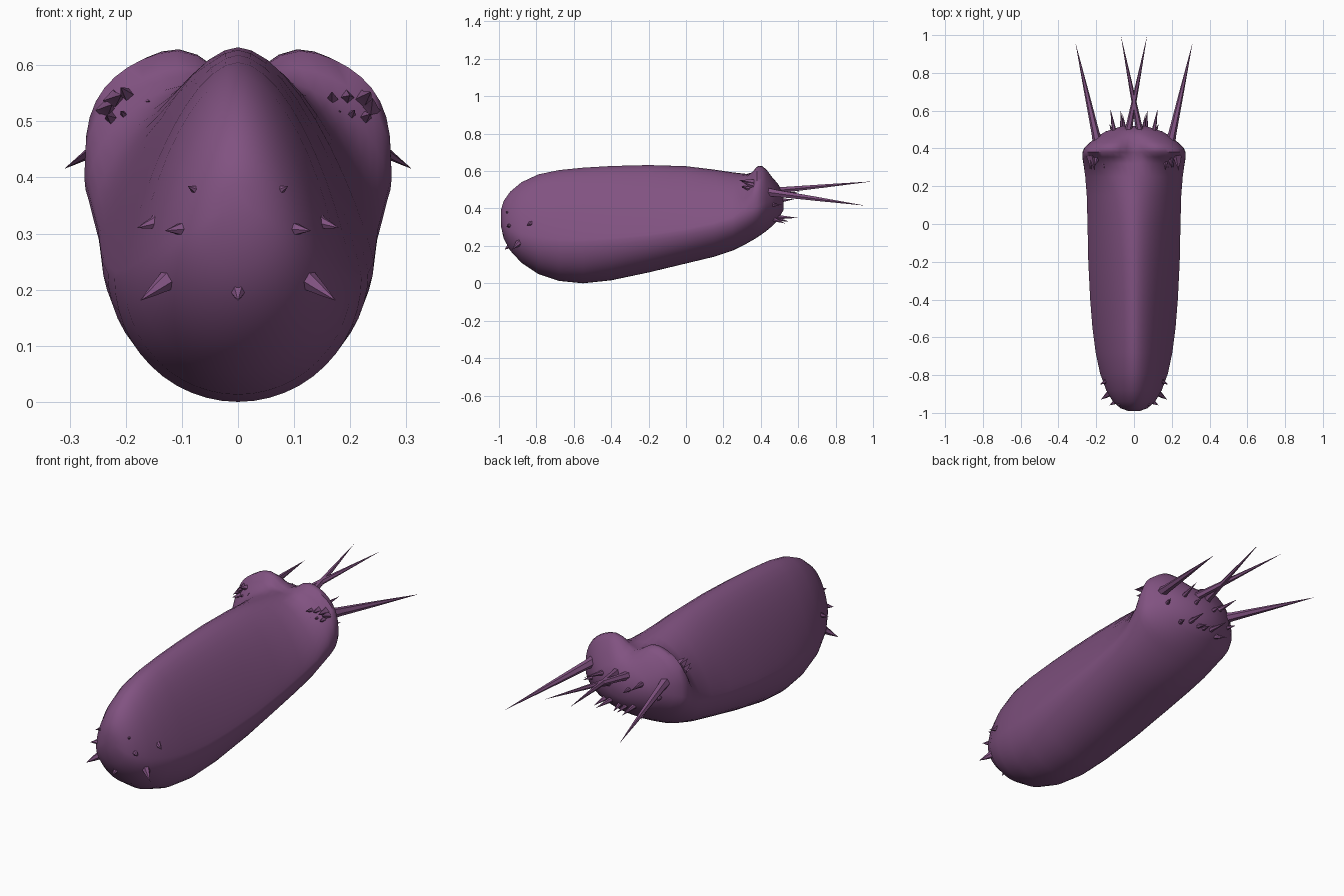
import bpy, bmesh, math, random
from mathutils import Vector

random.seed(4)
mat = bpy.data.materials.new("plum_skin")
mat.diffuse_color = (0.22, 0.085, 0.22, 1)


def finish(name, bm, angle=50):
    bmesh.ops.recalc_face_normals(bm, faces=bm.faces)
    me = bpy.data.meshes.new(name)
    bm.to_mesh(me)
    bm.free()
    ob = bpy.data.objects.new(name, me)
    bpy.context.collection.objects.link(ob)
    me.materials.append(mat)
    bpy.ops.object.select_all(action='DESELECT')
    ob.select_set(True)
    bpy.context.view_layer.objects.active = ob
    bpy.ops.object.shade_smooth_by_angle(angle=math.radians(angle))
    return ob


def section(zb, zt, w, zm, n, dip):
    # keeled oval: rounded below, roof-like above with a rounded ridge, optional groove
    pts = []
    k = 2 / n - 1
    for i in range(48):
        t = 2 * math.pi * i / 48
        c, s = math.cos(t), math.sin(t)
        if s > 0:
            x = w * math.copysign(abs(c) ** (1 + 0.3 * k), c)
            z = zm + (zt - zm) * s ** (1 + 1.8 * k) - dip * math.exp(-(x / 0.07) ** 2)
        else:
            x, z = w * c, zm + (zm - zb) * s
        pts.append((x, z))
    return pts


def loft(name, stations):
    bm = bmesh.new()
    rings = []
    for y, *p in stations:
        rings.append([bm.verts.new((x, y, z)) for x, z in section(*p)])
    for a, b in zip(rings, rings[1:]):
        for i in range(48):
            j = (i + 1) % 48
            bm.faces.new((a[i], a[j], b[j], b[i]))
    bm.faces.new(rings[0])
    bm.faces.new(rings[-1])
    return finish(name, bm)


# shell: y, bottom, top, half width, widest height, roof exponent, groove
loft("shell", [
    (-0.99, 0.31, 0.39, 0.03, 0.34, 2.0, 0),
    (-0.975, 0.24, 0.44, 0.072, 0.31, 1.9, 0),
    (-0.94, 0.175, 0.49, 0.112, 0.28, 1.8, 0),
    (-0.88, 0.11, 0.54, 0.147, 0.25, 1.7, 0),
    (-0.79, 0.05, 0.582, 0.18, 0.23, 1.6, 0),
    (-0.68, 0.013, 0.605, 0.203, 0.22, 1.5, 0),
    (-0.55, 0.0, 0.618, 0.22, 0.22, 1.43, 0),
    (-0.4, 0.016, 0.627, 0.232, 0.23, 1.4, 0),
    (-0.2, 0.058, 0.632, 0.242, 0.25, 1.4, 0),
    (0.0, 0.106, 0.626, 0.246, 0.28, 1.42, 0),
    (0.15, 0.142, 0.608, 0.25, 0.31, 1.5, 0),
    (0.25, 0.175, 0.593, 0.258, 0.34, 1.6, 0),
    (0.32, 0.21, 0.585, 0.268, 0.38, 1.9, 0),
    (0.355, 0.23, 0.61, 0.274, 0.40, 2.3, 0.035),
    (0.38, 0.245, 0.642, 0.273, 0.41, 2.5, 0.065),
    (0.405, 0.262, 0.648, 0.262, 0.42, 2.4, 0.07),
    (0.43, 0.28, 0.63, 0.235, 0.43, 2.3, 0.06),
    (0.46, 0.305, 0.58, 0.2, 0.44, 2.2, 0.015),
    (0.49, 0.335, 0.535, 0.15, 0.44, 2.0, 0),
    (0.52, 0.39, 0.48, 0.06, 0.44, 2.0, 0),
])


def spike(name, base, tip, r, sides=6):
    a, b = Vector(base), Vector(tip)
    d = b - a
    q = d.to_track_quat('Z', 'Y')
    bm = bmesh.new()
    rings = []
    for f, k in ((0, 1.3), (0.12, 1.0), (0.55, 0.55)):
        ring = []
        for i in range(sides):
            t = 2 * math.pi * i / sides
            off = q @ Vector((math.cos(t) * r * k, math.sin(t) * r * k, 0))
            ring.append(bm.verts.new(a + d * f + off))
        rings.append(ring)
    top = bm.verts.new(b)
    for i in range(sides):
        j = (i + 1) % sides
        for p, s in zip(rings, rings[1:]):
            bm.faces.new((p[i], p[j], s[j], s[i]))
        bm.faces.new((rings[-1][i], rings[-1][j], top))
    bm.faces.new(rings[0])
    finish(name, bm, 30)


# long rear spines and the short bristles
pairs = [
    ("long_side_spine", (0.19, 0.42, 0.49), (0.31, 0.96, 0.415), 0.021),
    ("long_middle_spine", (-0.035, 0.47, 0.495), (0.07, 1.0, 0.545), 0.017),
    ("rear_bristle", (0.10, 0.46, 0.47), (0.125, 0.61, 0.49), 0.014),
    ("rear_bristle", (0.05, 0.48, 0.44), (0.06, 0.58, 0.45), 0.014),
    ("rear_bristle", (0.17, 0.43, 0.42), (0.20, 0.51, 0.42), 0.016),
    ("lower_bristle", (0.06, 0.46, 0.355), (0.07, 0.60, 0.35), 0.014),
    ("lower_bristle", (0.10, 0.45, 0.35), (0.13, 0.53, 0.32), 0.014),
    ("lower_bristle", (0.02, 0.46, 0.35), (0.01, 0.55, 0.33), 0.014),
    ("front_bristle", (0.08, -0.93, 0.31), (0.13, -0.96, 0.305), 0.018),
    ("front_bristle", (0.12, -0.89, 0.22), (0.175, -0.93, 0.18), 0.018),
    ("front_bristle", (0.06, -0.94, 0.37), (0.09, -0.965, 0.385), 0.014),
    ("front_bristle", (0.145, -0.83, 0.32), (0.18, -0.85, 0.31), 0.012),
]
for name, b, t, r in pairs:
    for s in (-1, 1):
        spike(name, (b[0] * s, b[1], b[2]), (t[0] * s, t[1], t[2]), r)
spike("chin_bristle", (0, -0.93, 0.21), (0, -0.97, 0.18), 0.02)

# ragged scales around the eye patches on the head lobes
for s in (-1, 1):
    for k in range(7):
        a = 2 * math.pi * k / 7
        x, z = 0.2 + 0.035 * math.cos(a), 0.52 + 0.022 * math.sin(a)
        spike("eye_scale", (x * s, 0.36, z),
              ((x + random.uniform(-0.02, 0.02)) * s, random.uniform(0.28, 0.31),
               z + random.uniform(0.0, 0.025)), 0.015, 4)
